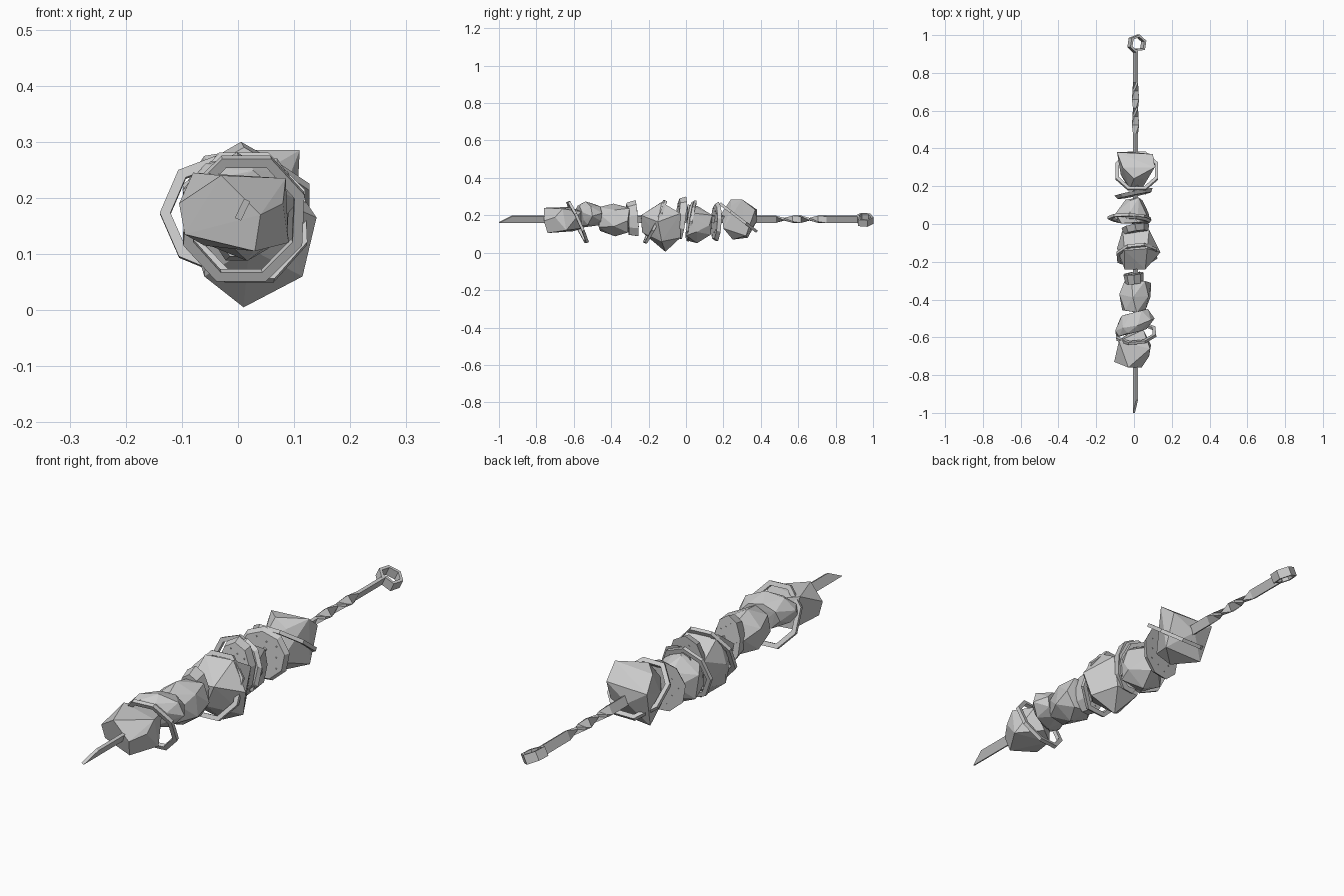
import bpy, bmesh, math, random
from mathutils import Vector, Matrix

random.seed(4)
cube = bpy.data.objects.get("Cube")
if cube:
    bpy.data.objects.remove(cube)

grey = bpy.data.materials.new("plain_grey")
grey.use_nodes = True
grey.diffuse_color = (0.6, 0.6, 0.6, 1)
grey.node_tree.nodes["Principled BSDF"].inputs["Base Color"].default_value = (0.6, 0.6, 0.6, 1)


def finish(bm, name, loc=(0, 0, 0), rot=(0, 0, 0)):
    bmesh.ops.recalc_face_normals(bm, faces=bm.faces)
    mesh = bpy.data.meshes.new(name)
    bm.to_mesh(mesh)
    bm.free()
    mesh.materials.append(grey)
    obj = bpy.data.objects.new(name, mesh)
    obj.location, obj.rotation_euler = loc, rot
    bpy.context.collection.objects.link(obj)
    return obj


def loft(bm, loops, closed=False):
    """Skin four-sided loops of points."""
    rows = [[bm.verts.new(p) for p in loop] for loop in loops]
    pairs = list(zip(rows, rows[1:])) + ([(rows[-1], rows[0])] if closed else [])
    for a, b in pairs:
        for i in range(4):
            j = (i + 1) % 4
            bm.faces.new((a[i], a[j], b[j], b[i]))
    if not closed:
        bm.faces.new(rows[0])
        bm.faces.new(rows[-1])


def chunk(name, points):
    """Faceted solid wrapped around a few corner points."""
    bm = bmesh.new()
    verts = [bm.verts.new(p) for p in points]
    hull = bmesh.ops.convex_hull(bm, input=verts)
    junk = [v for v in hull["geom_interior"] if isinstance(v, bmesh.types.BMVert)]
    bmesh.ops.delete(bm, geom=junk, context="VERTS")
    return finish(bm, name)


def cut(sections, sides=6, skew=0.0):
    """Polygon sections (y, x, z, half width, half height), slanted across x by skew."""
    points = []
    for k, (y, x, z, rx, rz) in enumerate(sections):
        for i in range(sides):
            a = math.tau * i / sides + 0.3 + k * 0.35
            dx = rx * math.cos(a)
            points.append((x + dx, y + skew * dx + random.uniform(-0.01, 0.01),
                           z + rz * math.sin(a)))
    return points


def ring(name, loc, rot, rx, rz, band=0.019, depth=0.015, sides=8):
    """Flat-sided loop whose axis runs along the skewer."""
    loops = []
    for i in range(sides):
        a = math.tau * (i + 0.5) / sides
        c, s = math.cos(a), math.sin(a)
        loops.append([(c * (rx - t), y * depth / 2, s * (rz - t))
                      for t, y in ((0, -1), (0, 1), (band, 1), (band, -1))])
    bm = bmesh.new()
    loft(bm, loops, closed=True)
    return finish(bm, name, loc, rot)


def slice_disc(name, loc, rot, rx, rz, depth=0.02, sides=9):
    """Thin round slice with small raised seeds on both sides."""
    bm = bmesh.new()
    bmesh.ops.create_cone(bm, cap_ends=True, segments=sides, radius1=1, radius2=0.88, depth=depth)
    bm.transform(Matrix.Diagonal((rx, 1, rz, 1)) @ Matrix.Rotation(math.pi / 2, 4, "X"))
    for side in (-1, 1):
        for i in range(10):
            a = math.tau * i / 10
            r = 0.55 + 0.14 * (i % 2)
            spot = Vector((rx * r * math.cos(a), side * depth / 2, rz * r * math.sin(a)))
            bmesh.ops.create_cone(bm, cap_ends=True, segments=4, radius1=0.005, radius2=0.002,
                                  depth=0.006, matrix=Matrix.Translation(spot)
                                  @ Matrix.Rotation(math.pi / 2, 4, "X"))
    return finish(bm, name, loc, rot)


# Skewer: pointed flat strip with one full twist before the handle
LEAN = 0.45


def strip(y, angle, tip=0):
    turn = Matrix.Rotation(angle + LEAN, 3, "Y")
    corners = ((-0.006, -0.019), (0.006, -0.019), (0.006, 0.019), (-0.006, 0.019))
    return [turn @ Vector((x, 0, z)) + Vector((0.008, y + (tip if z > 0 else 0), 0.179))
            for x, z in corners]


bm = bmesh.new()
twist = [strip(0.48 + 0.27 * i / 6, math.tau * i / 6) for i in range(7)]
loft(bm, [strip(-1, 0, 0.07)] + twist + [strip(0.925, 0)])
finish(bm, "skewer")

# Handle: the leaning strip curled into a hexagonal loop
bm = bmesh.new()
loops = []
for i in range(7):
    a = math.radians(-100 - 60 * i)
    inward = 0.014 if i == 6 else 0
    loops.append([((r - inward) * math.cos(a), (r - inward) * math.sin(a), z)
                  for r, z in ((0.05, -0.019), (0.05, 0.019), (0.037, 0.019), (0.037, -0.019))])
loft(bm, loops)
finish(bm, "handle_loop", (0.015, 0.953, 0.176), (0, LEAN, 0))

# Meat and vegetable chunks, from the point to the handle
chunk("front_chunk", [
    (-0.105, -0.73, 0.19), (-0.095, -0.72, 0.135), (-0.03, -0.76, 0.24), (0.03, -0.74, 0.105),
    (0.08, -0.7, 0.19), (0.04, -0.76, 0.17), (-0.08, -0.62, 0.245), (0.085, -0.66, 0.235),
    (0.09, -0.64, 0.12), (-0.06, -0.6, 0.115), (0.05, -0.56, 0.22), (0.0, -0.56, 0.13)])
chunk("domed_cap", cut([(-0.57, -0.01, 0.2, 0.08, 0.055), (-0.535, 0.005, 0.205, 0.105, 0.07),
                        (-0.475, 0, 0.2, 0.075, 0.055)], 8, 0.25))
chunk("small_chunk", cut([(-0.46, 0, 0.18, 0.065, 0.065), (-0.38, 0.005, 0.175, 0.09, 0.088),
                          (-0.31, 0.02, 0.175, 0.07, 0.075)]))
chunk("large_chunk", [
    (0.01, -0.11, 0.005), (0.115, -0.13, 0.06), (-0.06, -0.17, 0.06), (0.14, -0.15, 0.165),
    (-0.09, -0.13, 0.16), (0.06, -0.24, 0.2), (-0.05, -0.24, 0.19), (0.02, -0.235, 0.11),
    (0.07, -0.13, 0.27), (-0.05, -0.14, 0.265), (0.08, -0.03, 0.21), (-0.06, -0.03, 0.2),
    (0.06, -0.03, 0.08), (-0.05, -0.04, 0.08)])
chunk("middle_chunk", cut([(0.01, 0.0, 0.16, 0.09, 0.1), (0.06, -0.01, 0.15, 0.095, 0.1),
                           (0.13, 0.0, 0.15, 0.045, 0.06)]))
chunk("back_chunk", [
    (-0.02, 0.19, 0.21), (0.05, 0.2, 0.13), (-0.04, 0.21, 0.12), (0.11, 0.3, 0.285),
    (-0.09, 0.38, 0.23), (0.0, 0.24, 0.285), (-0.06, 0.3, 0.275), (0.1, 0.37, 0.23),
    (0.0, 0.38, 0.17), (0.1, 0.32, 0.09), (-0.07, 0.33, 0.08), (0.02, 0.25, 0.07),
    (0.05, 0.24, 0.25), (-0.07, 0.26, 0.18)])

# Seeded slices packed between the chunks
slice_disc("front_slice", (0, -0.287, 0.18), (0.08, 0, 0.1), 0.055, 0.1, 0.05)
slice_disc("middle_slice", (0.01, -0.03, 0.185), (-0.12, 0, 0.15), 0.075, 0.118, 0.035)
slice_disc("thin_slice", (0.01, 0.02, 0.17), (-0.15, 0, -0.1), 0.085, 0.11, 0.014)
slice_disc("back_slice", (0, 0.16, 0.165), (-0.05, 0, 0.2), 0.105, 0.108)

# Thin rings hung around the chunks
for name, loc, rot, rx, rz in (
        ("front_ring", (0.01, -0.58, 0.163), (0.43, 0, 0.1), 0.115, 0.13),
        ("large_ring", (0.015, -0.165, 0.165), (-0.45, 0, 0.1), 0.115, 0.135),
        ("middle_ring", (-0.025, 0.03, 0.17), (-0.2, 0.39, -0.1), 0.115, 0.11),
        ("back_ring", (0.015, 0.28, 0.188), (0.92, 0, 0), 0.122, 0.135)):
    ring(name, loc, rot, rx, rz)
